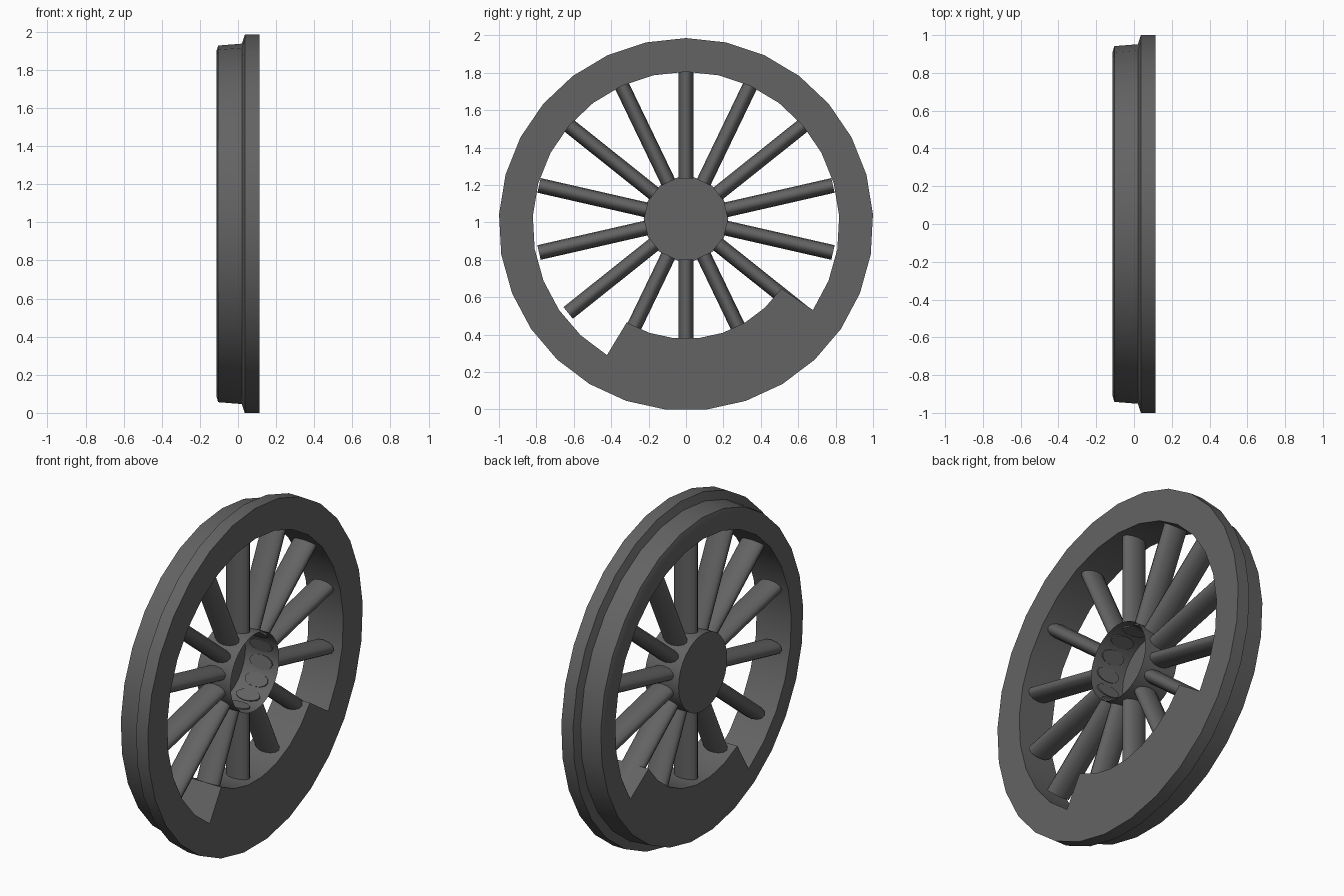
import bpy, bmesh, math
from mathutils import Vector

if "Cube" in bpy.data.objects:
    bpy.data.objects.remove(bpy.data.objects["Cube"])

STEP = 2 * math.pi / 29          # the rim is a 29-sided ring
RIM_Z, HUB_Z = 0.989, 1.018      # hub sits slightly above the rim centre

iron = bpy.data.materials.new("dark_iron")
iron.diffuse_color = (0.125, 0.125, 0.125, 1)
iron.use_nodes = True
iron.node_tree.nodes["Principled BSDF"].inputs["Base Color"].default_value = iron.diffuse_color


def polar(x, r, t, zc, sz=1.0):
    """Point on a circle round the x axis; t runs from the top towards +y."""
    return Vector((x, r * math.sin(t), zc + sz * r * math.cos(t)))


def finish(name, bm, angle):
    bmesh.ops.recalc_face_normals(bm, faces=bm.faces)
    me = bpy.data.meshes.new(name)
    bm.to_mesh(me)
    bm.free()
    me.materials.append(iron)
    ob = bpy.data.objects.new(name, me)
    bpy.context.collection.objects.link(ob)
    bpy.ops.object.select_all(action='DESELECT')
    ob.select_set(True)
    bpy.context.view_layer.objects.active = ob
    bpy.ops.object.shade_smooth_by_angle(angle=math.radians(angle))
    return ob


def sweep(name, profile, k0, k1, angle=25):
    """Sweep a closed (x, radius) profile from step k0 to k1 round the axis."""
    bm = bmesh.new()
    full = k1 - k0 == 29
    rings = [[bm.verts.new(polar(x, r, k * STEP, RIM_Z, 0.995)) for x, r in profile]
             for k in range(k0, k1 + (0 if full else 1))]
    n = len(profile)
    for i in range(k1 - k0):
        a, b = rings[i], rings[(i + 1) % len(rings)]
        for j in range(n):
            bm.faces.new((a[j], a[(j + 1) % n], b[(j + 1) % n], b[j]))
    if not full:
        bm.faces.new(rings[0])
        bm.faces.new(rings[-1])
    return finish(name, bm, angle)


# Rim: sloped tread with a flange on the +x side
sweep("rim", [(-0.1125, 0.82), (-0.1125, 0.915), (-0.104, 0.943), (0.02, 0.953),
              (0.036, 1.001), (0.1125, 1.001), (0.1125, 0.82)], 0, 29)

# Counterweight: ring sector inside the rim, off-centre at the bottom
sweep("counterweight", [(-0.1125, 0.615), (-0.1125, 0.82),
                        (0.1125, 0.82), (0.1125, 0.615)], 10, 17)

# Hub: drum closed at -x and open at +x
bm = bmesh.new()
N = 32
back, front = [[bm.verts.new(polar(x, 0.226, i * 2 * math.pi / N, HUB_Z))
                for i in range(N)] for x in (-0.11, 0.11)]
for i in range(N):
    j = (i + 1) % N
    bm.faces.new((back[i], back[j], front[j], front[i]))
bm.faces.new(back)
finish("hub", bm, 30)

# Spokes: fourteen oval bars running from inside the hub wall to the rim
for s in range(14):
    t = s * 2 * math.pi / 14
    out = Vector((0, math.sin(t), math.cos(t)))
    side = Vector((0, math.cos(t), -math.sin(t)))
    bm = bmesh.new()
    ends = []
    for r in (0.217, 0.806):
        ends.append([bm.verts.new(Vector((0.074 * math.cos(a), 0, HUB_Z)) + out * r
                                  + side * 0.04 * math.sin(a))
                     for a in (i * math.pi / 6 for i in range(12))])
    for i in range(12):
        j = (i + 1) % 12
        bm.faces.new((ends[0][i], ends[0][j], ends[1][j], ends[1][i]))
    bm.faces.new(ends[0])
    bm.faces.new(ends[1])
    finish(f"spoke_{s + 1}", bm, 60)
